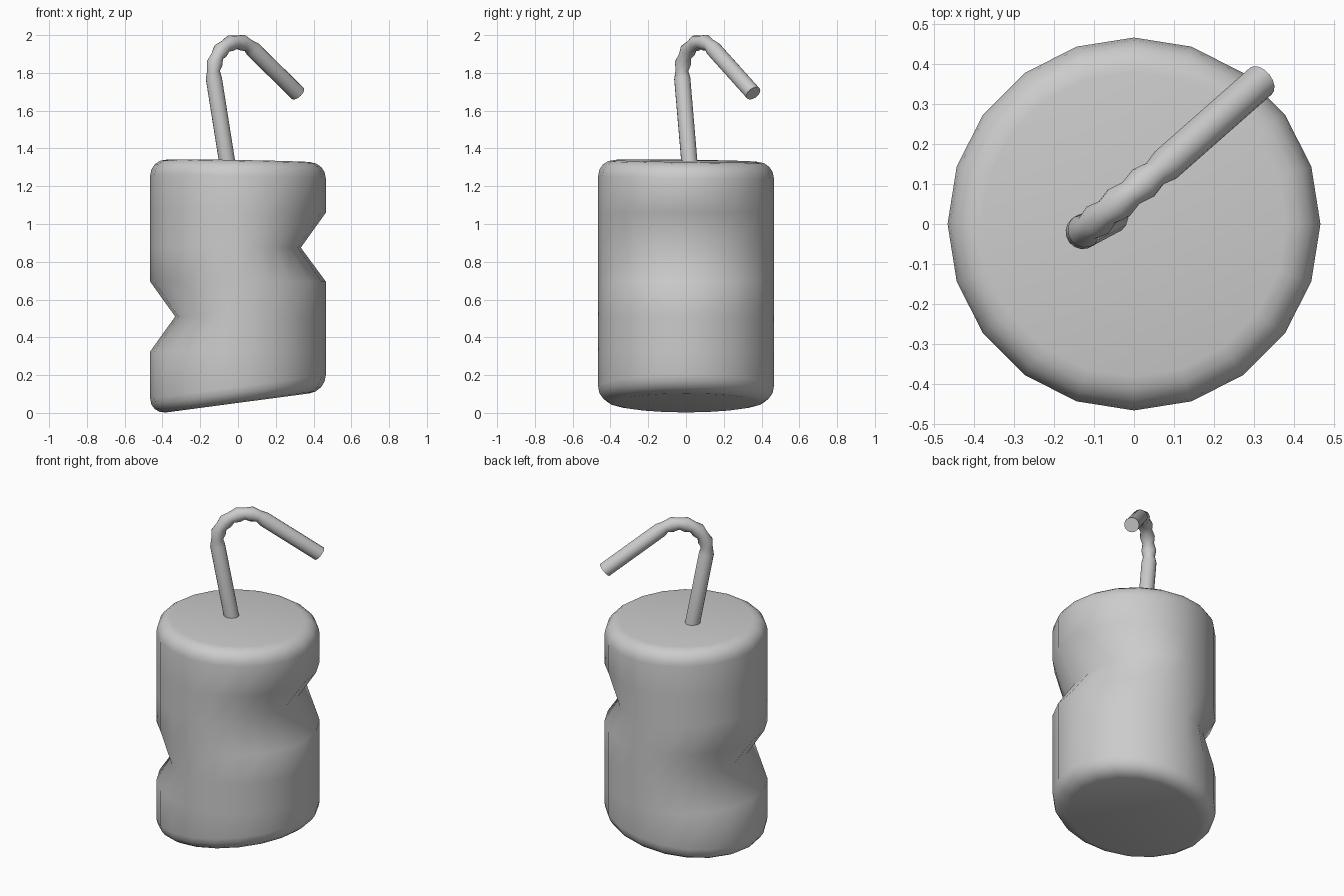
import bpy, bmesh
from math import sin, cos, pi, radians
from mathutils import Vector

if "Cube" in bpy.data.objects:
    bpy.data.objects.remove(bpy.data.objects["Cube"])


def loft(name, rings):
    """Skin a list of equal-length rings and cap both ends."""
    bm = bmesh.new()
    loops = [[bm.verts.new(p) for p in ring] for ring in rings]
    n = len(loops[0])
    for a, b in zip(loops, loops[1:]):
        for i in range(n):
            j = (i + 1) % n
            bm.faces.new((a[i], a[j], b[j], b[i]))
    bm.faces.new(loops[0][::-1])
    bm.faces.new(loops[-1])
    bmesh.ops.recalc_face_normals(bm, faces=bm.faces[:])
    mesh = bpy.data.meshes.new(name)
    bm.to_mesh(mesh)
    bm.free()
    obj = bpy.data.objects.new(name, mesh)
    bpy.context.collection.objects.link(obj)
    bpy.ops.object.select_all(action='DESELECT')
    obj.select_set(True)
    bpy.context.view_layer.objects.active = obj
    bpy.ops.object.shade_smooth_by_angle(angle=radians(80))
    return obj


SIDES, R, BEVEL = 20, 0.465, 0.085


def bottom(x, y):
    return 0.053 + 0.133 * x


def top(x, y):
    return 1.334 - 0.017 * x - 0.013 * y


def can_ring(r, height, left=1.0, right=1.0):
    ring = []
    for i in range(SIDES):
        a = 2 * pi * i / SIDES
        x, y = r * cos(a), r * sin(a)
        z = height(x, y)
        ring.append(Vector((x * (right if x > 0 else left), y, z)))
    return ring


# Can: tilted rounded base, a dent on each side, tilted rounded lid
steps = [radians(a) for a in (0, 22.5, 45, 67.5, 90)]
rings = [can_ring(R - BEVEL + BEVEL * sin(a),
                  lambda x, y, a=a: bottom(x, y) + BEVEL * (1 - cos(a))) for a in steps]
for z, left, right in ((0.325, 1, 1), (0.51, 0.715, 1), (0.695, 1, 1),
                       (0.875, 1, 0.715), (1.06, 1, 1)):
    rings.append(can_ring(R, lambda x, y, z=z: z, left, right))
rings += [can_ring(R - BEVEL + BEVEL * sin(a),
                   lambda x, y, a=a: top(x, y) - BEVEL * (1 - cos(a))) for a in reversed(steps)]
loft("crushed_can", rings)

# Bendy straw: straight stem, ribbed bend, straight mouth end
up = Vector((0, 0, 1))
along = Vector((0.78, 0.63, 0)).normalized()
across = along.cross(up)


def straw_ring(centre, angle, r, n=16):
    normal = -sin(angle) * along + cos(angle) * up
    return [centre + r * (cos(2 * pi * i / n) * normal + sin(2 * pi * i / n) * across)
            for i in range(n)]


start, bend, A0, A1 = Vector((-0.128, -0.02, 1.772)), 0.163, radians(100), radians(-40)
rings = [straw_ring(Vector((-0.05, 0.022, 1.28)), A0, 0.043)]
RIBS = 10
for k in range(RIBS + 1):
    a = A0 + (A1 - A0) * k / RIBS
    c = start + bend * ((sin(A0) - sin(a)) * along + (cos(a) - cos(A0)) * up)
    rings.append(straw_ring(c, a, 0.034 if k % 2 else 0.043))
rings.append(straw_ring(Vector((0.316, 0.356, 1.692)), A1, 0.043))
loft("bendy_straw", rings)
